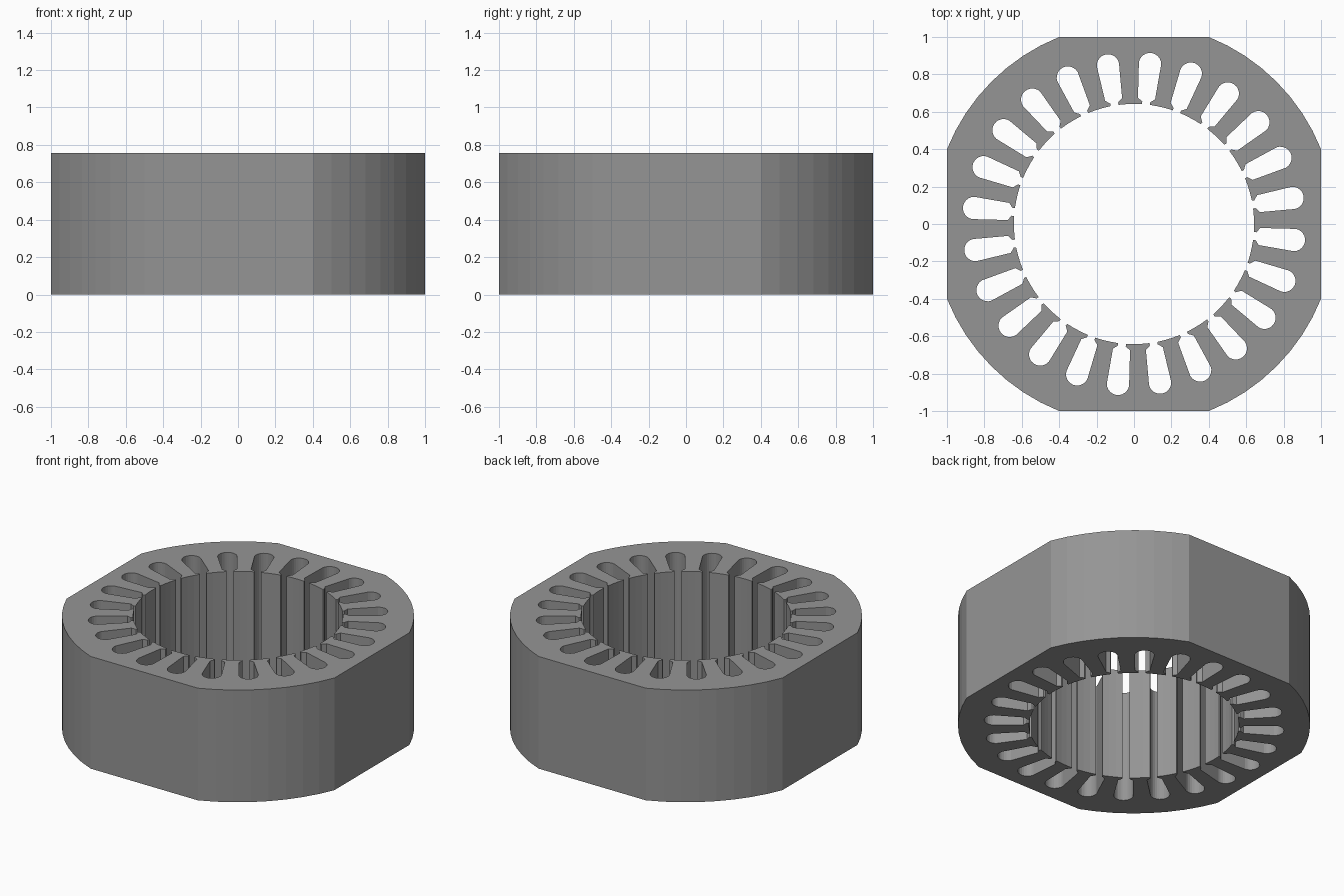
import bpy, bmesh
from math import sin, cos, radians, atan2, asin, pi

if "Cube" in bpy.data.objects:
    bpy.data.objects.remove(bpy.data.objects["Cube"])

HEIGHT = 0.757
R_OUT = 1.077          # outer circle, trimmed by flats at +-1
R_BORE = 0.642
SLOTS = 24
FIRST = radians(9.3)   # angle of the first slot
PITCH = 2 * pi / SLOTS


def polar(r, a):
    return (r * cos(a), r * sin(a))


def outer_profile(segments=8):
    # four arcs joined by straight flats
    start = atan2(0.4, 1.0)
    span = pi / 2 - 2 * start
    return [polar(R_OUT, q * pi / 2 + start + span * i / segments)
            for q in range(4) for i in range(segments + 1)]


def slot_shape():
    # one slot along +x (radius, offset), from opening round the end and back
    side = [(R_BORE, -0.021), (0.655, -0.021), (0.675, -0.046)]
    r = 0.06
    end = [(0.859 + r * cos(t), r * sin(t))
           for t in (radians(-86 + 172 * i / 12) for i in range(13))]
    return side + end + [(x, -y) for x, y in reversed(side)]


def inner_profile():
    pts = []
    half = asin(0.021 / R_BORE)
    for k in range(SLOTS):
        a = FIRST + k * PITCH
        pts += [(x * cos(a) - y * sin(a), x * sin(a) + y * cos(a))
                for x, y in slot_shape()]
        # tooth face following the bore
        pts += [polar(R_BORE, a + half + (PITCH - 2 * half) * i / 3)
                for i in (1, 2)]
    return pts


# stator core: slotted plate profile extruded to full height
bm = bmesh.new()
edges = []
for loop in (outer_profile(), inner_profile()):
    vs = [bm.verts.new((x, y, 0)) for x, y in loop]
    edges += [bm.edges.new((vs[i - 1], vs[i])) for i in range(len(vs))]
bmesh.ops.triangle_fill(bm, edges=edges, use_beauty=True, normal=(0, 0, 1))
res = bmesh.ops.extrude_face_region(bm, geom=bm.faces[:], use_keep_orig=True)
top = [g for g in res["geom"] if isinstance(g, bmesh.types.BMVert)]
bmesh.ops.translate(bm, verts=top, vec=(0, 0, HEIGHT))
bmesh.ops.recalc_face_normals(bm, faces=bm.faces[:])

mesh = bpy.data.meshes.new("stator_core")
bm.to_mesh(mesh)
bm.free()
core = bpy.data.objects.new("stator_core", mesh)
bpy.context.collection.objects.link(core)

# dark steel
steel = bpy.data.materials.new("dark_steel")
steel.diffuse_color = (0.3, 0.3, 0.3, 1)
steel.use_nodes = True
steel.node_tree.nodes["Principled BSDF"].inputs["Base Color"].default_value = steel.diffuse_color
mesh.materials.append(steel)
